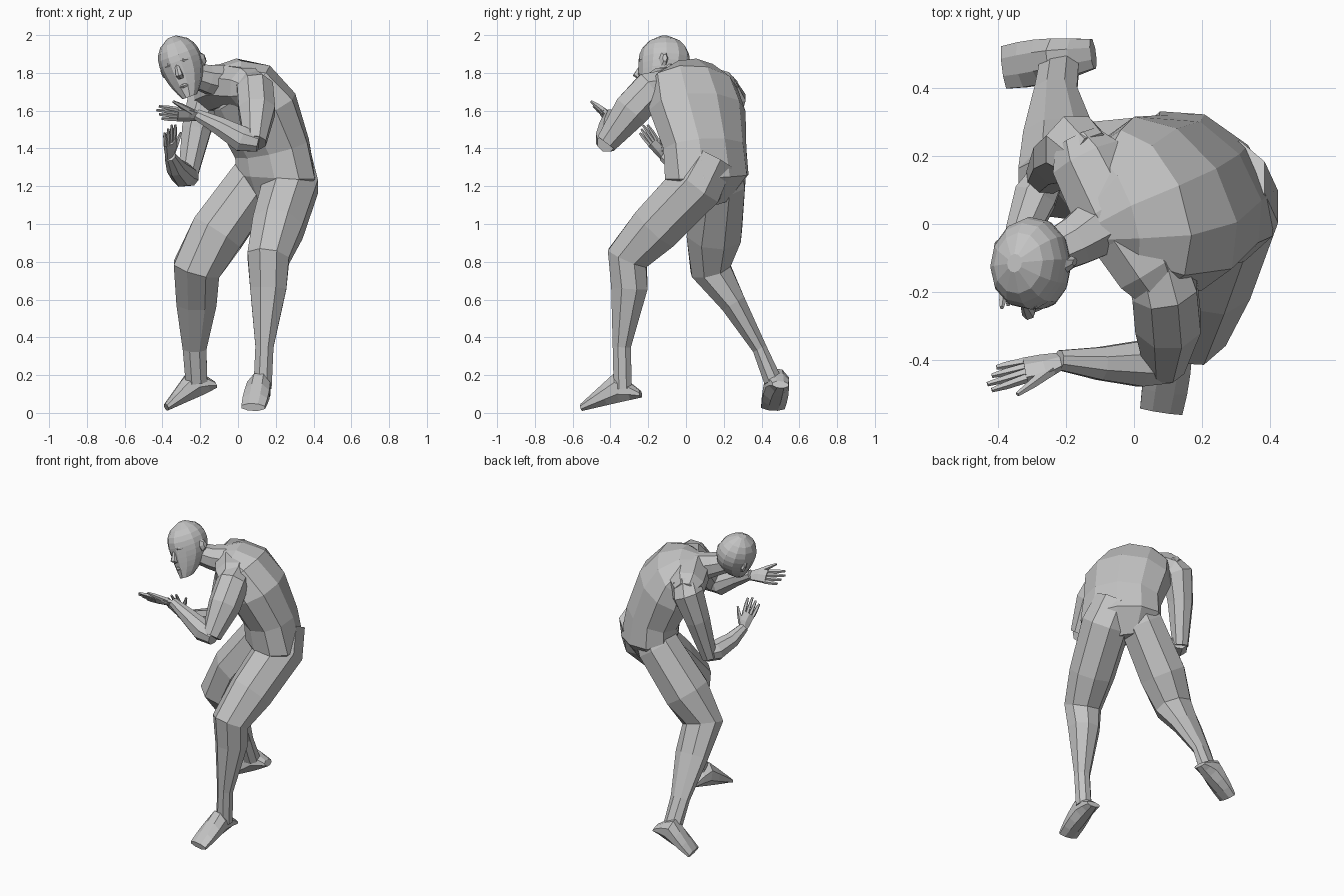
import bpy
import bmesh
import math
from mathutils import Matrix, Vector

default_cube = bpy.data.objects.get("Cube")
if default_cube:
    bpy.data.objects.remove(default_cube, do_unlink=True)

# One plain clay colour for the whole figure
clay = bpy.data.materials.new("clay_grey")
clay.use_nodes = True
clay_colour = (.55, .55, .55, 1)
clay.diffuse_color = clay_colour
clay.node_tree.nodes["Principled BSDF"].inputs["Base Color"].default_value = clay_colour

X_AXIS = Vector((1, 0, 0))
Y_AXIS = Vector((0, 1, 0))
Z_AXIS = Vector((0, 0, 1))


def loft(name, sections, hint=X_AXIS, axis=None, sides=8, flat=1, place=Matrix()):
    """Skin a tube through sections (x, y, z, half width, optional half depth).

    The width runs along the hint; rings face the path, or a fixed axis."""
    builder = bmesh.new()
    centres = [Vector(section[:3]) for section in sections]
    last = len(centres) - 1
    swell = 1.04
    rings = []
    for index, section in enumerate(sections):
        path = centres[min(index + 1, last)] - centres[max(index - 1, 0)]
        tangent = (axis or path).normalized()
        side_hint = hint[index] if isinstance(hint, list) else hint
        side = (side_hint - tangent * side_hint.dot(tangent)).normalized()
        up = tangent.cross(side)
        width = section[3]
        depth = section[4] if len(section) > 4 else width * flat
        ring = []
        for step in range(sides):
            angle = math.tau * (step + .5) / sides
            spoke = side * width * math.cos(angle) + up * depth * math.sin(angle)
            point = place @ (centres[index] + spoke * swell)
            point.z = max(point.z, 0)
            ring.append(builder.verts.new(point))
        rings.append(ring)
    for lower, upper in zip(rings, rings[1:]):
        for step in range(sides):
            following = (step + 1) % sides
            builder.faces.new((lower[step], lower[following], upper[following], upper[step]))
    builder.faces.new(rings[0])
    builder.faces.new(rings[-1])
    bmesh.ops.recalc_face_normals(builder, faces=builder.faces)
    mesh = bpy.data.meshes.new(name)
    builder.to_mesh(mesh)
    builder.free()
    mesh.materials.append(clay)
    part = bpy.data.objects.new(name, mesh)
    bpy.context.collection.objects.link(part)


# Torso: bent forward, twisting steadily from pelvis to shoulders
spine = [
    (.17, .11, 1.12, .13),
    (.2, .11, 1.25, .25),
    (.18, .1, 1.4, .24),
    (.1, .06, 1.6, .27),
    (.02, .04, 1.72, .24),
    (-.05, .03, 1.77, .16),
    (-.11, 0, 1.78, .09),
]
twists = [math.radians(45 + 3 * level) for level in range(len(spine))]
spine_sides = [Vector((math.cos(twist), -math.sin(twist), 0)) for twist in twists]
loft("torso", spine, hint=spine_sides, sides=10, flat=.7)

# Shoulder yoke: right shoulder, base of neck, left shoulder
loft("shoulder_yoke", [
    (-.17, .25, 1.69, .07),
    (-.14, .19, 1.7, .11),
    (-.07, .05, 1.73, .12),
    (.05, -.13, 1.72, .11),
    (.08, -.19, 1.71, .08),
], hint=spine_sides[-1].cross(Z_AXIS))

# Neck
loft("neck", [
    (-.06, .02, 1.75, .1),
    (-.17, -.05, 1.77, .075),
    (-.27, -.1, 1.8, .06),
], hint=spine_sides[-1])

# Legs, hip to ankle
loft("left_leg", [
    (.26, .13, 1.35, .13),
    (.28, .06, 1.21, .15),
    (.21, -.16, .98, .14),
    (.16, -.31, .82, .115),
    (.16, -.3, .66, .1),
    (.14, -.34, .35, .05),
    (.13, -.335, .13, .05),
])
loft("right_leg", [
    (.14, .18, 1.32, .12),
    (.09, .18, 1.23, .14),
    (-.11, .15, .95, .15),
    (-.22, .13, .76, .13, .11),
    (-.22, .25, .58, .11, .07),
    (-.23, .39, .34, .065, .04),
    (-.22, .46, .17, .06, .05),
])


def foot(name, heel, toe, across):
    """Wedge foot standing on a sloping sole, tallest at the ankle."""
    heel, toe = Vector(heel), Vector(toe)
    steps = 5
    sections = []
    for step in range(steps + 1):
        along = step / steps
        width = .045 + .025 * math.sin(math.pi * along * .7)
        height = .04 + min(.35 * along, .2 * (1 - along))
        centre = heel.lerp(toe, along) + Z_AXIS * height / 2
        sections.append((*centre, width, height / 2))
    loft(name, sections, hint=across, axis=(toe - heel) * Vector((1, 1, 0)).length, flat=1)


foot("left_foot", (.13, -.24, .08), (.08, -.55, .01), X_AXIS)
foot("right_foot", (-.12, .5, .13), (-.38, .46, .01), Y_AXIS)

# Arms, shoulder to elbow and elbow to wrist
loft("left_upper_arm", [
    (.06, -.1, 1.73, .09),
    (.09, -.19, 1.71, .1),
    (.1, -.29, 1.6, .1),
    (.09, -.42, 1.43, .06),
])
loft("left_forearm", [
    (.11, -.42, 1.43, .05),
    (.02, -.41, 1.45, .07),
    (-.1, -.41, 1.52, .05),
    (-.22, -.4, 1.58, .03),
], hint=Y_AXIS)
loft("right_upper_arm", [
    (-.12, .19, 1.73, .08),
    (-.17, .22, 1.67, .1),
    (-.22, .19, 1.5, .08),
    (-.27, .13, 1.23, .05),
])
loft("right_forearm", [
    (-.25, .15, 1.25, .05),
    (-.29, .08, 1.26, .065),
    (-.33, -.03, 1.3, .05),
    (-.36, -.12, 1.36, .03),
])


def hand(name, wrist, reach, thumb_side, length):
    """Palm with four tapered fingers and a thumb."""
    wrist, reach = Vector(wrist), Vector(reach).normalized()
    thumb_side = Vector(thumb_side).normalized()
    palm_normal = reach.cross(thumb_side)

    def ring(along, across, width):
        point = wrist + length * (reach * along + thumb_side * across)
        return (*point, length * width)

    palm = [ring(0, 0, .13), ring(.25, .03, .2), ring(.5, 0, .2)]
    loft(name + "_palm", palm, hint=thumb_side, sides=6, flat=.5)
    for number, finger in enumerate(("index", "middle", "ring", "little")):
        across = .15 - number * .1
        tip = 1 - .06 * abs(number - 1)
        bones = [ring(.48, across, .06), ring(.75, across * 1.2, .05), ring(tip, across * 1.3, .03)]
        loft(f"{name}_{finger}_finger", bones, hint=thumb_side, sides=5)
    thumb = [ring(.15, .12, .08), ring(.4, .28, .06), ring(.6, .4, .03)]
    loft(name + "_thumb", thumb, hint=palm_normal, sides=5)


hand("left_hand", (-.21, -.4, 1.57), (-1, -.27, .1), Z_AXIS - Y_AXIS, .23)
hand("right_hand", (-.36, -.11, 1.35), (0, -.6, .8), (.7, .6, .4), .21)

# Head: modelled upright, then tilted and turned into place
head_place = (Matrix.Translation((-.298, -.115, 1.845))
              @ Matrix.Rotation(math.radians(-20), 4, "Y")
              @ Matrix.Rotation(math.radians(-12), 4, "Z"))


def head_ring(level):
    """Round skull above the temples, jaw narrowing forward to the chin below."""
    temple = .6
    if level > temple:
        drop, fullness = 0, math.sqrt(1 - ((level - temple) / (1 - temple)) ** 2)
    else:
        drop = (1 - level / temple) ** 2
        fullness = 1 - .65 * drop
    return (0, -.085 * drop, .33 * level - .175, .11 * max(fullness, .2))


head_levels = 10
loft("head", [head_ring(step / head_levels) for step in range(head_levels + 1)],
     axis=Z_AXIS, sides=12, flat=1.2, place=head_place)

# Face details
loft("nose", [
    (0, -.12, .01, .01),
    (0, -.15, -.05, .02),
    (0, -.13, -.07, .015),
], axis=Z_AXIS, sides=6, place=head_place)


def face_bar(name, inner, middle, outer, thickness, flat=1):
    """Small spindle across the face, thickest in the middle."""
    sections = [(*inner, thickness / 2), (*middle, thickness), (*outer, thickness / 2)]
    loft(name, sections, hint=Z_AXIS, axis=X_AXIS, sides=6, flat=flat, place=head_place)


face_bar("mouth", (-.03, -.12, -.11), (0, -.135, -.11), (.03, -.12, -.11), .012)
for label, flip in (("left", 1), ("right", -1)):
    face_bar(label + "_brow", (flip * .01, -.125, .01), (flip * .045, -.118, .02),
             (flip * .08, -.09, .01), .01)
    face_bar(label + "_eye", (flip * .02, -.118, -.01), (flip * .04, -.113, -.01),
             (flip * .06, -.1, -.01), .012)
    face_bar(label + "_ear", (flip * .09, .01, -.02), (flip * .11, .02, -.01),
             (flip * .125, .03, -.01), .04, flat=.6)
